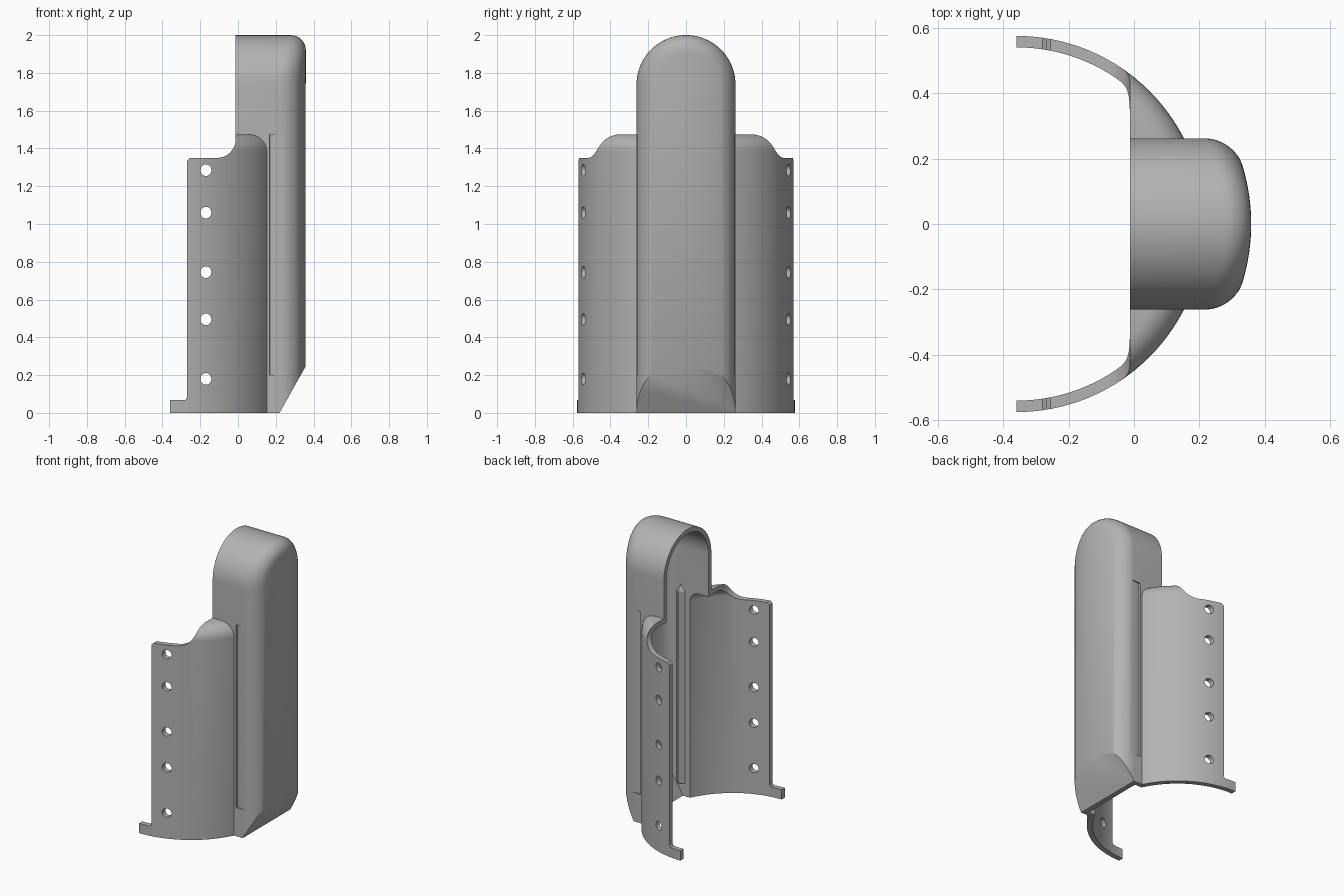
import bpy, bmesh
from math import sin, cos, pi, sqrt
from mathutils import Vector

if "Cube" in bpy.data.objects:
    bpy.data.objects.remove(bpy.data.objects["Cube"])

AXIS = -0.36      # x of the shell's axis
RADIUS = 0.576    # outer shell radius
WALL = 0.035
HALF = 0.262      # half width of the tower
SHOULDER = 1.475  # top of the shell's roof

grey = bpy.data.materials.new("plain grey")
grey.use_nodes = True
grey.diffuse_color = (0.45, 0.45, 0.45, 1)
grey.node_tree.nodes["Principled BSDF"].inputs["Base Color"].default_value = (0.45, 0.45, 0.45, 1)


def loft(name, rings, slant=None):
    """Closed solid through rings of equal length, optionally trimmed by a plane."""
    bm = bmesh.new()
    loops = [[bm.verts.new(p) for p in ring] for ring in rings]
    for a, b in zip(loops, loops[1:]):
        for i in range(len(a)):
            j = (i + 1) % len(a)
            bm.faces.new((a[i], a[j], b[j], b[i]))
    bm.faces.new(loops[0])
    bm.faces.new(loops[-1])
    if slant:
        geom = bm.verts[:] + bm.edges[:] + bm.faces[:]
        bmesh.ops.bisect_plane(bm, geom=geom, plane_co=slant[0], plane_no=slant[1], clear_outer=True)
        bmesh.ops.holes_fill(bm, edges=[e for e in bm.edges if e.is_boundary])
    bmesh.ops.recalc_face_normals(bm, faces=bm.faces)
    mesh = bpy.data.meshes.new(name)
    bm.to_mesh(mesh)
    bm.free()
    mesh.materials.append(grey)
    ob = bpy.data.objects.new(name, mesh)
    bpy.context.collection.objects.link(ob)
    return ob


def barrel(name, radius, bottom, top, rounding):
    """Upright cylinder with a rounded shoulder."""
    profile = [(radius, bottom)]
    for k in range(9):
        a = k / 8 * pi / 2
        profile.append((radius - rounding * (1 - cos(a)), top - rounding * (1 - sin(a))))
    n = 128
    return loft(name, [[(AXIS + r * cos(2 * pi * i / n), r * sin(2 * pi * i / n), z)
                        for i in range(n)] for r, z in profile])


def tower(name, inset, start, bottom):
    """Arched block with a crowned, rounded back and a slanted foot."""
    spring, fillet, half = 2 - HALF, 0.08 - inset / 2, HALF - inset
    steps = [(0, None)]
    steps += [(fillet * (1 - cos(a)), fillet * (1 - sin(a)))
              for a in [k / 8 * pi / 2 for k in range(9)]]
    steps += [(fillet + (half - fillet) * k / 8, 0) for k in range(1, 8)]
    rings = []
    for d, drop in steps:
        h = half - d
        outline = [(-h, bottom)]
        outline += [(-h * cos(pi * k / 40), spring + h * sin(pi * k / 40)) for k in range(41)]
        outline.append((h, bottom))
        rings.append([(start if drop is None else 0.359 - inset - y * y / 1.2 - drop, y, z)
                      for y, z in outline])
    plane = (Vector((0.22 - inset * 1.1, 0, 0)), Vector((0.25, 0, -0.14)))
    return loft(name, rings, plane)


def prism_y(name, outline):
    return loft(name, [[(x, y, z) for x, z in outline] for y in (-1, 1)])


def prism_z(name, outline, bottom, top):
    return loft(name, [[(x, y, z) for x, y in outline] for z in (bottom, top)])


def combine(target, tool, operation="DIFFERENCE"):
    mod = target.modifiers.new("combine", "BOOLEAN")
    mod.operation, mod.solver, mod.object = operation, "EXACT", tool
    bpy.ops.object.select_all(action="DESELECT")
    bpy.context.view_layer.objects.active = target
    target.select_set(True)
    bpy.ops.object.modifier_apply(modifier=mod.name)
    bpy.data.objects.remove(tool)


# Outer body: curved shell joined to the tower
body = barrel("shell_with_tower", RADIUS, 0, SHOULDER, 0.09)
combine(body, tower("tower_outer", 0, -0.1, 0), "UNION")

# Hollow out the shell and the tower
combine(body, barrel("shell_cavity", RADIUS - WALL, -0.3, SHOULDER - WALL, 0.065))
combine(body, tower("tower_cavity", 0.032, -0.5, -0.25))

# Open side: base tabs, straight edges, scooped shoulders
scoop = [(-0.11 + 0.098 * sin(a), 1.45 - 0.1 * cos(a)) for a in [k / 10 * pi / 2 for k in range(11)]]
side = [(-2, -1), (AXIS, -1), (AXIS, 0.068), (-0.28, 0.068), (-0.27, 0.08),
        (-0.27, 1.335), (-0.255, 1.35)]
combine(body, prism_y("open_side_cutter", side + scoop + [(-0.012, 3), (-2, 3)]))

# Strap holes through both wings
for z in (0.18, 0.495, 0.745, 1.06, 1.285):
    ring = [(-0.17 + 0.029 * cos(2 * pi * k / 24), z + 0.031 * sin(2 * pi * k / 24)) for k in range(24)]
    combine(body, prism_y("hole_cutter", ring))

# Shallow side grooves on the tower, with an inner rib behind each
ribs = []
for s, label in ((1, "rear"), (-1, "front")):
    groove = [(0.16, 0.3 * s), (0.25, 0.3 * s), (0.25, 0.262 * s), (0.17, 0.251 * s)]
    combine(body, prism_z("groove_cutter", groove, 0.2, SHOULDER))
    section = [(0.155, 0.245 * s), (0.25, 0.245 * s), (0.2, 0.2 * s)]
    tip = [(0.2 + (x - 0.2) * 0.1, 0.235 * s + (y - 0.235 * s) * 0.1) for x, y in section]
    levels = [(section, 0.09), (section, 1.43), (tip, SHOULDER)]
    ribs.append(loft(label + "_inner_rib", [[(x, y, z) for x, y in pts] for pts, z in levels]))

# Smooth the curved faces, keep edges crisp
bpy.ops.object.select_all(action="DESELECT")
body.select_set(True)
bpy.context.view_layer.objects.active = body
bpy.ops.object.shade_smooth_by_angle(angle=0.6)
